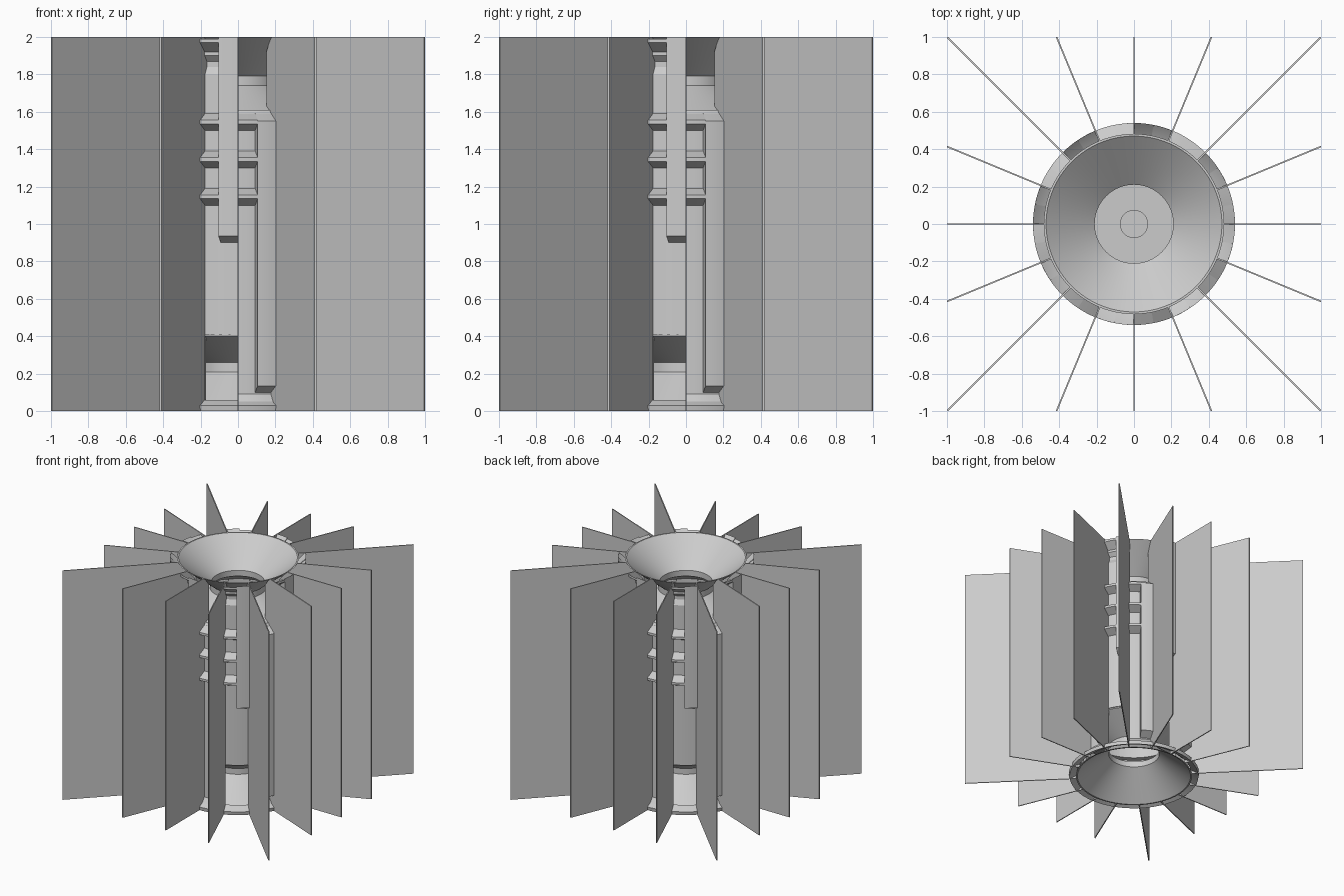
import bpy, bmesh, math
from math import sin, cos, radians

cube = bpy.data.objects.get("Cube")
if cube:
    bpy.data.objects.remove(cube, do_unlink=True)

grey = bpy.data.materials.new("plain_grey")
grey.use_nodes = True
colour = (0.6, 0.6, 0.6, 1)
grey.diffuse_color = colour
grey.node_tree.nodes["Principled BSDF"].inputs["Base Color"].default_value = colour

SECTOR = 22.5
HALF = SECTOR / 2


def finish(name, bm):
    bmesh.ops.remove_doubles(bm, verts=bm.verts, dist=1e-5)
    bmesh.ops.recalc_face_normals(bm, faces=bm.faces)
    mesh = bpy.data.meshes.new(name)
    bm.to_mesh(mesh)
    bm.free()
    mesh.materials.append(grey)
    obj = bpy.data.objects.new(name, mesh)
    bpy.context.collection.objects.link(obj)
    bpy.ops.object.select_all(action='DESELECT')
    obj.select_set(True)
    bpy.context.view_layer.objects.active = obj
    bpy.ops.object.shade_smooth_by_angle(angle=radians(25))
    return obj


def sweep(bm, profile, start, end, steps):
    """Turn a closed (radius, height) profile about z; angle 0 is the front."""
    rings = []
    for i in range(steps + 1):
        a = radians(start + (end - start) * i / steps)
        rings.append([bm.verts.new((r * sin(a), -r * cos(a), z)) for r, z in profile])
    n = len(profile)
    for p, q in zip(rings, rings[1:]):
        for j in range(n):
            k = (j + 1) % n
            bm.faces.new((p[j], q[j], q[k], p[k]))
    if end - start < 360:
        bm.faces.new(rings[0])
        bm.faces.new(rings[-1][::-1])


def repeated(name, profiles, start, end):
    """Eight copies of a sector part around the core."""
    bm = bmesh.new()
    for copy in range(8):
        turn = copy * 2 * SECTOR
        for profile in profiles:
            sweep(bm, profile, start + turn, end + turn, 4)
    return finish(name, bm)


def revolved(name, profile):
    bm = bmesh.new()
    sweep(bm, profile, 0, 360, 96)
    return finish(name, bm)


# Thin hourglass shell: funnels, throats and drum
upper = [(0.47, 2), (0.21, 1.79), (0.21, 1.74), (0.45, 1.6)]
path = upper + [(r, 2 - z) for r, z in reversed(upper)]
revolved("funnel_shell", path + [(r + 0.012, z) for r, z in reversed(path)])

# Floor plate inside the drum with a small hub on both sides
revolved("inner_floor", [(0.001, 0.97), (0.45, 0.97), (0.45, 1.03), (0.001, 1.03)])
revolved("inner_hub", [(0.001, 0.96), (0.075, 0.96), (0.075, 1.04), (0.001, 1.04)])

# Flared lip around the base
revolved("base_lip", [(0.475, 0.03), (0.535, 0), (0.54, 0.03), (0.475, 0.06)])

# High wall segments, open at the base, flared at the top
repeated("high_wall", [[
    (0.405, 0.41), (0.47, 0.41), (0.47, 1.8), (0.445, 1.84), (0.445, 1.87),
    (0.475, 1.9), (0.475, 1.92), (0.54, 1.97), (0.54, 1.99),
    (0.48, 1.94), (0.405, 1.91)]], -SECTOR, 0)

# Low wall segments, open at the top
repeated("low_wall", [[
    (0.45, 0.05), (0.5, 0.05), (0.47, 0.09), (0.47, 1.59), (0.455, 1.61),
    (0.405, 1.61), (0.405, 0.41), (0.45, 0.41)]], 0, SECTOR)

# Tall raised blocks on each wall
repeated("high_block", [[
    (0.46, 0.9), (0.47, 0.9), (0.54, 0.935), (0.54, 2), (0.485, 1.945),
    (0.46, 1.93)]], -HALF, 0)
repeated("low_block", [[
    (0.46, 0.1), (0.47, 0.1), (0.54, 0.135), (0.54, 1.55), (0.475, 1.59),
    (0.46, 1.59)]], HALF, SECTOR)

# Three ridges beside the blocks
ridges = [[(0.46, z), (0.47, z), (0.54, z + 0.035), (0.54, z + 0.055),
           (0.47, z + 0.09), (0.46, z + 0.09)] for z in (1.1, 1.3, 1.5)]
repeated("high_ridges", ridges, -SECTOR, -HALF)
repeated("low_ridges", ridges, 0, HALF)

# Sixteen full-height fins trimmed to a square outline
bm = bmesh.new()
T = 0.004
for i in range(16):
    a = radians(i * SECTOR)
    d, n = (sin(a), -cos(a)), (cos(a), sin(a))
    sides = []
    for s in (-T, T):
        reach = min((1 - s * n[k] * math.copysign(1, d[k])) / abs(d[k])
                    for k in (0, 1) if abs(d[k]) > 1e-6)
        outline = [(0.47, 0), (reach, 0), (reach, 2), (0.47, 2),
                   (0.405, 1.92), (0.405, 1.5), (0.47, 1.4)]
        sides.append([bm.verts.new((r * d[0] + s * n[0], r * d[1] + s * n[1], z))
                      for r, z in outline])
    p, q = sides
    bm.faces.new(p)
    bm.faces.new(q[::-1])
    for j in range(len(p)):
        k = (j + 1) % len(p)
        bm.faces.new((p[j], p[k], q[k], q[j]))
finish("fins", bm)
